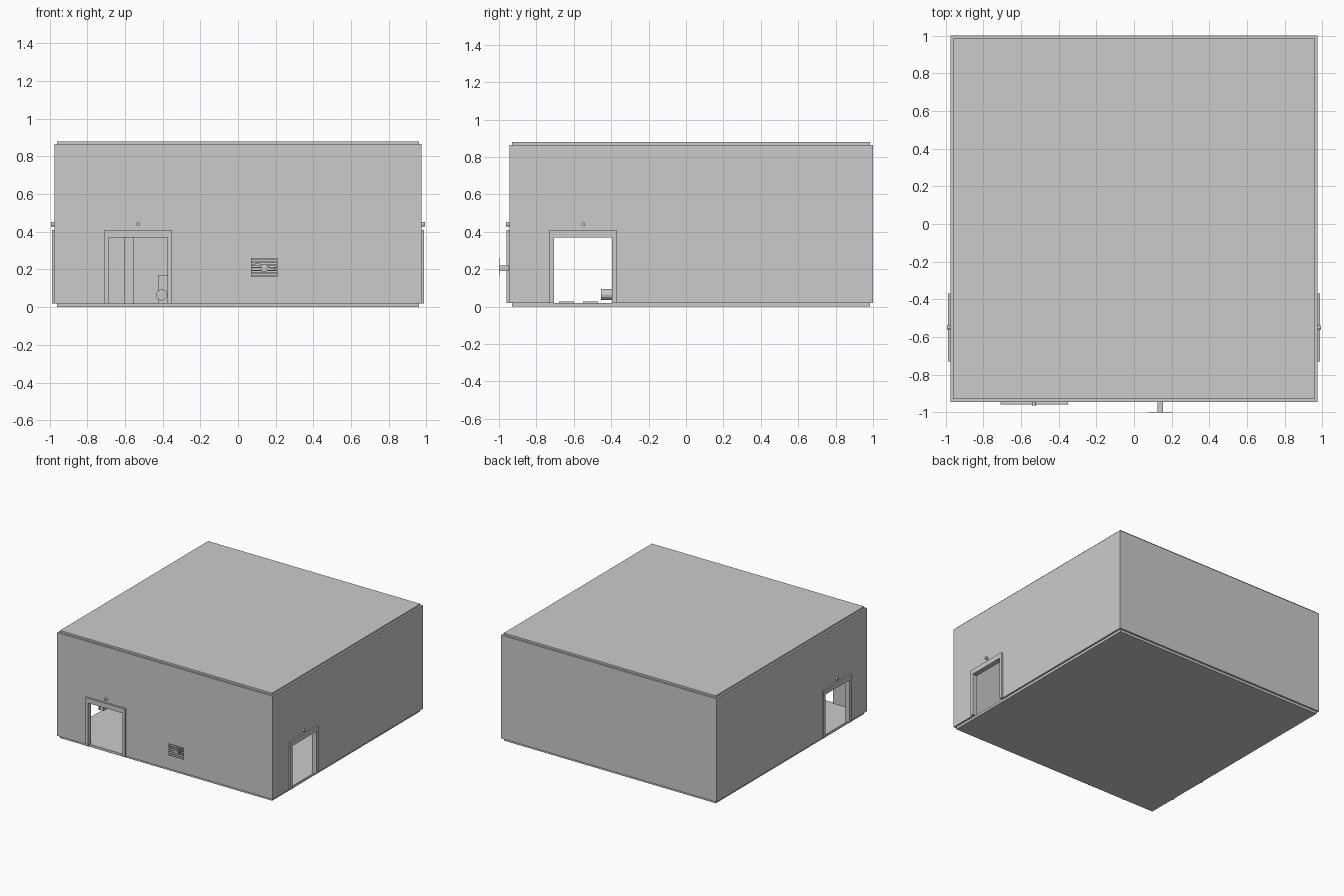
import bpy, bmesh, math
from mathutils import Matrix, Vector

cube = bpy.data.objects.get("Cube")
if cube:
    bpy.data.objects.remove(cube, do_unlink=True)

grey = bpy.data.materials.new("plain_grey")
grey.use_nodes = True
grey.diffuse_color = (0.6, 0.6, 0.6, 1)
grey.node_tree.nodes["Principled BSDF"].inputs["Base Color"].default_value = (0.6, 0.6, 0.6, 1)


def add(name, bm):
    bmesh.ops.recalc_face_normals(bm, faces=bm.faces)
    mesh = bpy.data.meshes.new(name)
    bm.to_mesh(mesh)
    bm.free()
    mesh.materials.append(grey)
    obj = bpy.data.objects.new(name, mesh)
    bpy.context.collection.objects.link(obj)
    return obj


def box(name, lo, hi, tilt=0):
    lo, hi = Vector(lo), Vector(hi)
    bm = bmesh.new()
    bmesh.ops.create_cube(bm, size=1)
    bmesh.ops.scale(bm, vec=hi - lo, verts=bm.verts)
    bmesh.ops.rotate(bm, matrix=Matrix.Rotation(tilt, 3, 'Y'), verts=bm.verts)
    bmesh.ops.translate(bm, vec=(lo + hi) / 2, verts=bm.verts)
    return add(name, bm)


def drum(name, centre, radius, depth, axis):
    bm = bmesh.new()
    bmesh.ops.create_cone(bm, cap_ends=True, segments=12, radius1=radius,
                          radius2=radius, depth=depth)
    bmesh.ops.rotate(bm, matrix=Matrix.Rotation(math.pi / 2, 3, axis), verts=bm.verts)
    bmesh.ops.translate(bm, vec=centre, verts=bm.verts)
    return add(name, bm)


def doorway(name, axis, start, end, span, opening, top, head):
    """Upright panel with a door notch, extruded from start to end on an axis."""
    a, b = span
    c, d = opening
    outline = [(a, BASE), (c, BASE), (c, head), (d, head),
               (d, BASE), (b, BASE), (b, top), (a, top)]
    bm = bmesh.new()
    face = bm.faces.new([bm.verts.new((start, u, z) if axis == 'X' else (u, start, z))
                         for u, z in outline])
    moved = bmesh.ops.extrude_face_region(bm, geom=[face])["geom"]
    shift = end - start
    bmesh.ops.translate(bm, vec=(shift, 0, 0) if axis == 'X' else (0, shift, 0),
                        verts=[v for v in moved if isinstance(v, bmesh.types.BMVert)])
    return add(name, bm)


BASE, TOP, HEAD, FRAME_TOP = 0.02, 0.865, 0.37, 0.41
X, FRONT, BACK, T = 0.975, -0.945, 1.0, 0.03

# Floor and roof slabs, set in a little from the walls
for name, z0, z1 in (("floor_slab", 0, BASE), ("roof_slab", TOP, 0.88)):
    box(name, (-0.96, -0.93, z0), (0.96, 0.985, z1))

# Walls
box("back_wall", (-X, BACK - T, BASE), (X, BACK, TOP))
doorway("front_wall", 'Y', FRONT, FRONT + T, (-X, X), (-0.69, -0.37), TOP, HEAD)
for side, s in (("left", 1), ("right", -1)):
    doorway(side + "_wall", 'X', s * X, s * (X - T), (FRONT + T, BACK - T),
            (-0.71, -0.39), TOP, HEAD)
    doorway(side + "_door_frame", 'X', s * X, s * (X + 0.012), (-0.73, -0.37),
            (-0.705, -0.395), FRAME_TOP, HEAD)
    drum(side + "_door_lamp", (s * (X + 0.009), -0.55, 0.44), 0.011, 0.018, 'Y')

# Front door surround and lamp
doorway("front_door_frame", 'Y', FRONT, FRONT - 0.014, (-0.71, -0.35),
        (-0.685, -0.375), FRAME_TOP, HEAD)
drum("front_door_lamp", (-0.53, FRONT - 0.009, 0.44), 0.011, 0.018, 'X')

# Louvred panel held off the front wall by a bracket
PANEL_Y = -0.998
box("panel_bracket", (0.125, PANEL_Y, 0.19), (0.155, FRONT, 0.22))
for i in range(7):
    z = 0.162 + i * 0.015
    box("panel_slat", (0.07, PANEL_Y - 0.001, z), (0.21, PANEL_Y + 0.001, z + 0.006))
for x in (0.07, 0.207):
    box("panel_side", (x, PANEL_Y - 0.001, 0.16), (x + 0.003, PANEL_Y + 0.001, 0.26))
box("panel_brace", (0.075, PANEL_Y - 0.002, 0.216), (0.205, PANEL_Y, 0.222), 0.3)

# Interior column and the small stand by the door
box("interior_column", (-0.605, 0.9, BASE), (-0.555, 0.97, TOP))
drum("stand_drum", (-0.405, -0.425, 0.065), 0.03, 0.06, 'X')
box("stand_post", (-0.425, -0.395, BASE), (-0.375, -0.385, 0.17))

# Low floor plates
for y in (-0.64, -0.51):
    box("floor_plate", (-0.3, y - 0.04, BASE), (0.3, y + 0.04, 0.028))
